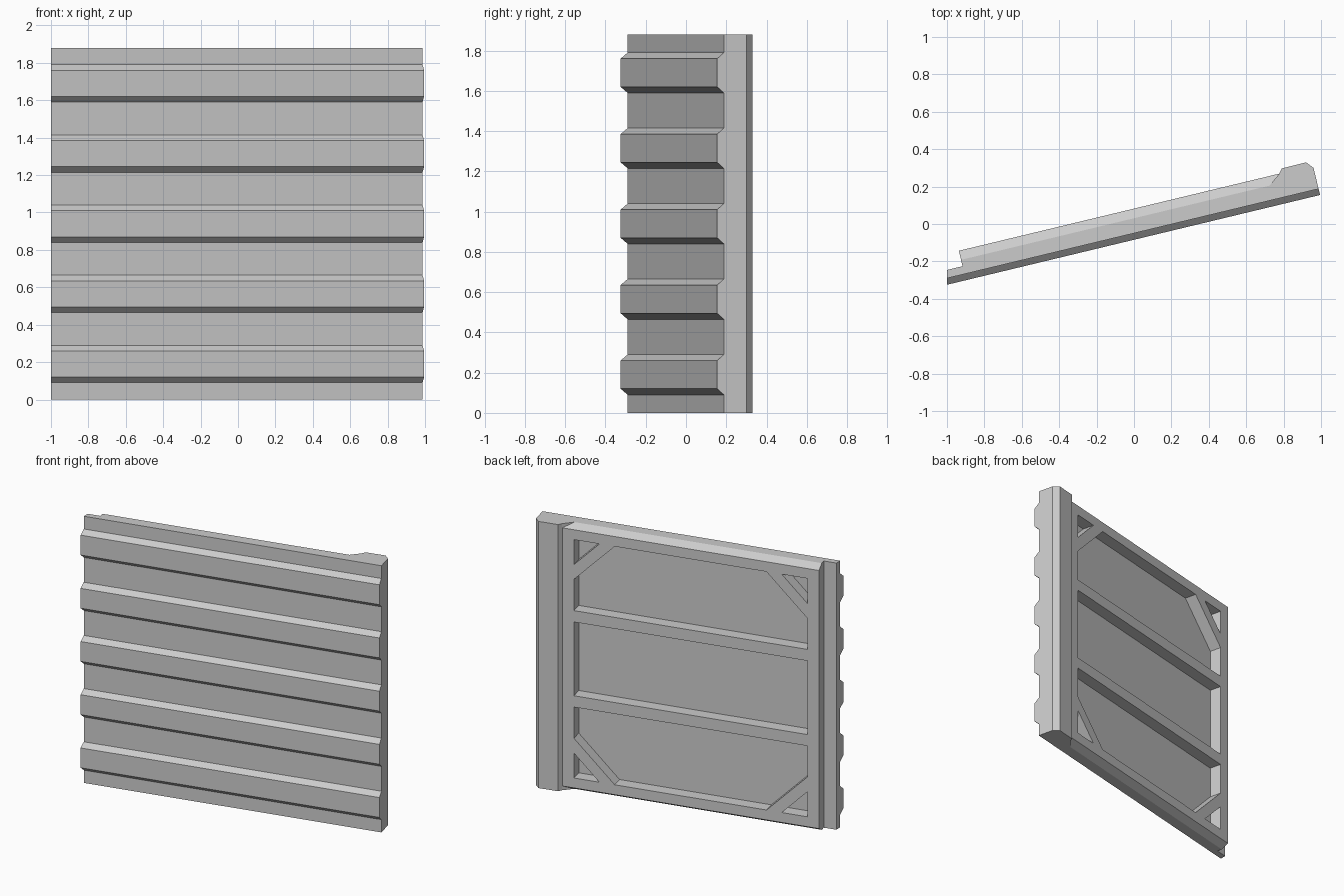
import bpy, bmesh
from math import atan, cos, sin

if "Cube" in bpy.data.objects:
    bpy.data.objects.remove(bpy.data.objects["Cube"])

ANG = atan(0.2406)              # the panel is swung open about z
C, S = cos(ANG), sin(ANG)
H = 1.88
FRONT, PEAK, LIP, BACK = -0.048, -0.082, -0.005, 0.08
RIGHT = 1.0035
F0, F1 = -0.944, 0.818          # extent of the rear frame along the panel


def world(u, v, z):
    return (u * C - v * S, u * S + v * C, z)


def left_u(v):                  # left end is trimmed flat at x = -1
    return (v * S - 1) / C


def loft(bm, a, b):
    """Closed solid between two matching rings of (u, v, z) points."""
    ra = [bm.verts.new(world(*p)) for p in a]
    rb = [bm.verts.new(world(*p)) for p in b]
    n = len(ra)
    bm.faces.new(ra)
    bm.faces.new(rb[::-1])
    for i in range(n):
        j = (i + 1) % n
        bm.faces.new((ra[j], ra[i], rb[i], rb[j]))


def make(name, bm):
    bmesh.ops.recalc_face_normals(bm, faces=bm.faces)
    me = bpy.data.meshes.new(name)
    bm.to_mesh(me)
    bm.free()
    ob = bpy.data.objects.new(name, me)
    bpy.context.collection.objects.link(ob)
    return ob


# Panel body with thick hinge post, extruded from its plan profile
plan = [(left_u(FRONT), FRONT), (RIGHT, FRONT), (RIGHT, 0.067), (0.972, 0.105),
        (0.838, 0.104), (F1, BACK), (F0, BACK), (F0, LIP), (left_u(LIP), LIP)]
bm = bmesh.new()
loft(bm, [(u, v, 0) for u, v in plan], [(u, v, H) for u, v in plan])
panel = make("door_panel", bm)

# Pockets that leave the rear frame, crossbars and corner braces
bm = bmesh.new()


def pocket(pts):
    loft(bm, [(u, LIP, z) for u, z in pts], [(u, 0.2, z) for u, z in pts])


u0, u1, z0, z1 = F0 + 0.08, F1 - 0.08, 0.10, 0.60
TRI, BR = 0.175, 0.28
pocket([(u0, 0.68), (u1, 0.68), (u1, 1.20), (u0, 1.20)])
for flip in (False, True):
    def fz(z):
        return H - z if flip else z
    pocket([(u, fz(z)) for u, z in [(u0 + BR, z0), (u1 - BR, z0), (u1, z0 + BR),
                                    (u1, z1), (u0, z1), (u0, z0 + BR)]])
    for u, d in ((u0, 1), (u1, -1)):
        pocket([(u, fz(z0)), (u + d * TRI, fz(z0)), (u, fz(z0 + TRI))])
    # Chamfer along the top and bottom rear edge, mitred at the post
    sec = [(-0.02, -0.03), (0.081, 0.0306), (0.081, -0.1), (-0.02, -0.1)]
    loft(bm, [(-1.2, v, fz(z)) for v, z in sec],
         [(F1 + (v - BACK) * 1.3, v, fz(z)) for v, z in sec])
cutter = make("pocket_cutter", bm)
cutter.hide_render = True

mod = panel.modifiers.new("pockets", 'BOOLEAN')
mod.operation = 'DIFFERENCE'
mod.solver = 'EXACT'
mod.object = cutter
bpy.context.view_layer.update()
dg = bpy.context.evaluated_depsgraph_get()
cut = bpy.data.meshes.new_from_object(panel.evaluated_get(dg))
panel.modifiers.clear()
panel.data = cut
bpy.data.objects.remove(cutter)

# Five trapezoid ribs across the front
for i in range(5):
    z = 0.09 + i * 0.375
    sec = [(FRONT, z), (PEAK, z + 0.03), (PEAK, z + 0.17), (FRONT, z + 0.20)]
    bm = bmesh.new()
    loft(bm, [(left_u(v), v, h) for v, h in sec], [(RIGHT, v, h) for v, h in sec])
    make(f"front_rib_{i + 1}", bm)
